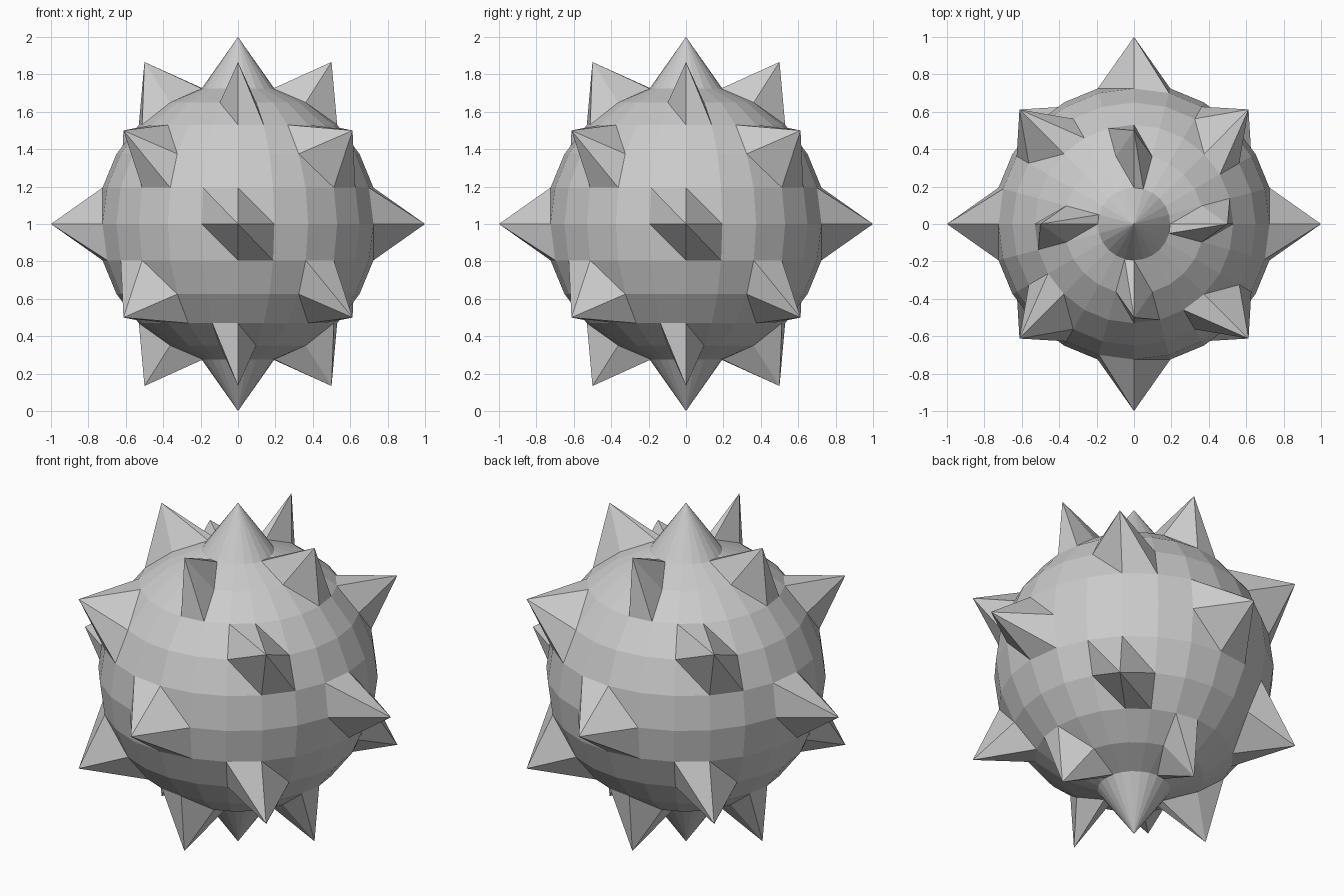
import bpy, bmesh
from math import radians, sin, cos
from mathutils import Vector

if "Cube" in bpy.data.objects:
    bpy.data.objects.remove(bpy.data.objects["Cube"])

R, TIP = 0.75, 1.0
UP = Vector((0, 0, 1))


def direction(lat, az):
    lat, az = radians(lat), radians(az)
    return Vector((cos(lat) * cos(az), cos(lat) * sin(az), sin(lat)))


# faceted ball, 15 degree steps both ways
bm = bmesh.new()
bmesh.ops.create_uvsphere(bm, u_segments=24, v_segments=12, radius=R)

# spike directions: poles, equator, and staggered rows above and below
dirs = [direction(90, 0), direction(-90, 0)]
for k in range(4):
    dirs.append(direction(0, 90 * k))
    for s in (1, -1):
        dirs.append(direction(30 * s, 45 + 90 * k))
        dirs.append(direction(60 * s, 90 * k))
tips = [max(bm.verts, key=lambda v: v.co.dot(d)) for d in dirs]

# split the quads round each tip from upper left to lower right
quads = {f for v in tips for f in v.link_faces if len(f.verts) == 4}
for f in quads:
    right = UP.cross(f.calc_center_median()).normalized()
    order = sorted(f.verts, key=lambda v: v.co.z - v.co.dot(right))
    bmesh.utils.face_split(f, order[-1], order[0])

# pull the tips out into spikes
for v, d in zip(tips, dirs):
    v.co = d * TIP

bmesh.ops.translate(bm, verts=bm.verts, vec=UP)
bmesh.ops.recalc_face_normals(bm, faces=bm.faces)
me = bpy.data.meshes.new("spiked_ball")
bm.to_mesh(me)
bm.free()
bpy.context.collection.objects.link(bpy.data.objects.new("spiked_ball", me))
